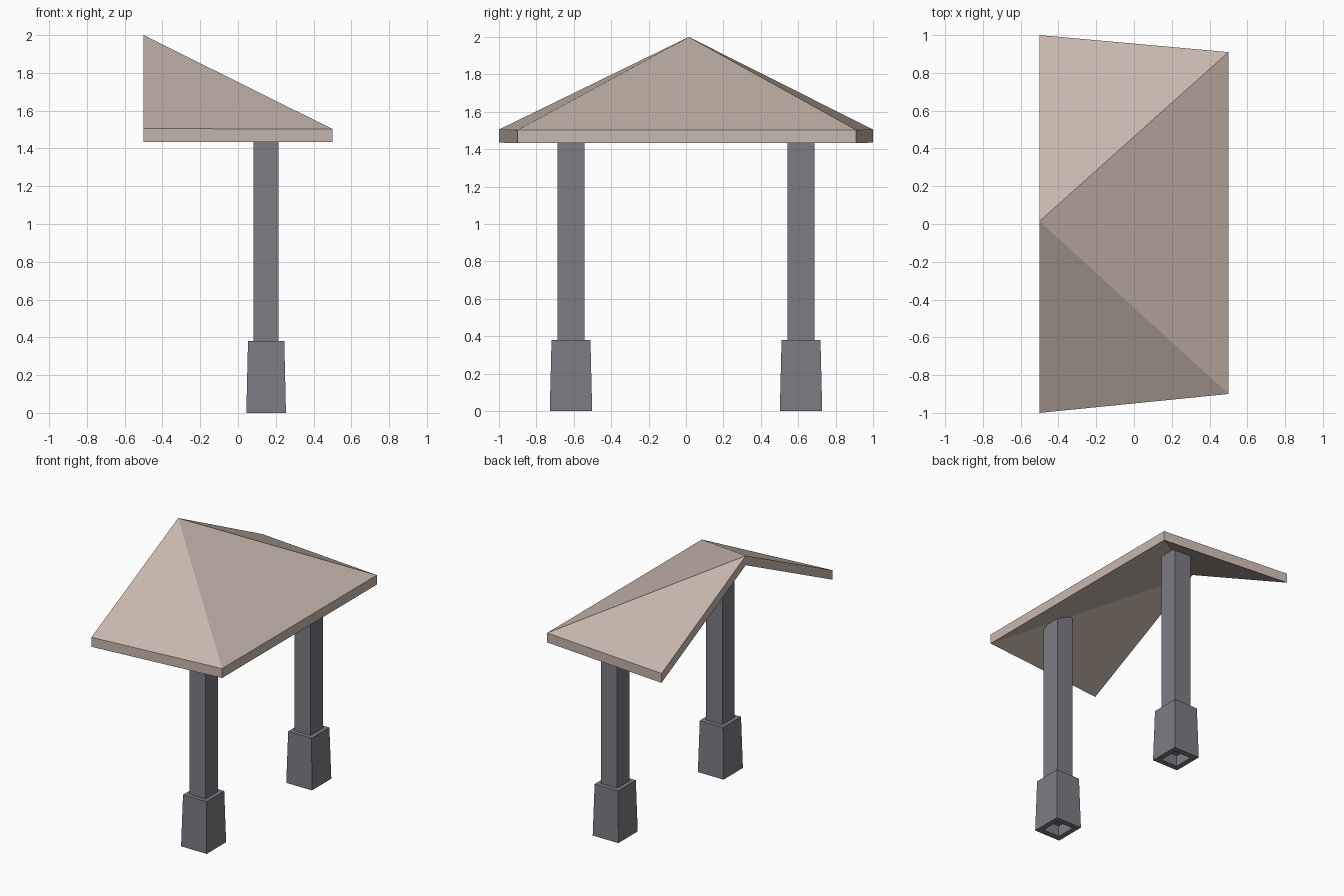
import bpy, bmesh
from mathutils import Vector

cube = bpy.data.objects.get("Cube")
if cube:
    bpy.data.objects.remove(cube, do_unlink=True)


def material(name, rgb):
    mat = bpy.data.materials.new(name)
    mat.use_nodes = True
    color = (*rgb, 1.0)
    mat.diffuse_color = color
    mat.node_tree.nodes["Principled BSDF"].inputs["Base Color"].default_value = color
    return mat


BEIGE = material("warm beige", (0.58, 0.48, 0.42))
GREY = material("slate grey", (0.20, 0.20, 0.23))


def finish(bm, name, mat):
    bmesh.ops.recalc_face_normals(bm, faces=bm.faces)
    mesh = bpy.data.meshes.new(name)
    bm.to_mesh(mesh)
    bm.free()
    mesh.materials.append(mat)
    obj = bpy.data.objects.new(name, mesh)
    bpy.context.collection.objects.link(obj)
    return obj


def ring(bm, center, size, z):
    """Rectangular loop of vertices; z may be a height or a function of x, y."""
    loop = []
    for sx, sy in ((-1, -1), (1, -1), (1, 1), (-1, 1)):
        x, y = center[0] + sx * size[0] / 2, center[1] + sy * size[1] / 2
        loop.append(bm.verts.new((x, y, z(x, y) if callable(z) else z)))
    return loop


def bridge(bm, lower, upper):
    for i in range(4):
        j = (i + 1) % 4
        bm.faces.new((lower[i], lower[j], upper[j], upper[i]))


# Roof: three sloping planes of constant thickness, open at the back
THICK = 0.07
apex = Vector((-0.5, 0.015, 2.0))
eaves = [Vector(p) for p in ((-0.5, -1, 1.505), (0.5, -0.9, 1.503),
                             (0.5, 0.91, 1.503), (-0.5, 1, 1.505))]
bm = bmesh.new()
drop = Vector((0, 0, THICK))
top = [bm.verts.new(p) for p in [apex] + eaves]
low = [bm.verts.new(p - drop) for p in [apex] + eaves]
for i in range(1, 4):
    bm.faces.new((top[0], top[i], top[i + 1]))
    bm.faces.new((low[0], low[i + 1], low[i]))
for i in range(5):
    j = (i + 1) % 5
    bm.faces.new((top[i], low[i], low[j], top[j]))
finish(bm, "roof", BEIGE)


def inside_roof(x, y):
    """Height just above the underside of the roof."""
    run = x - apex.x
    return apex.z - max(0.5 * run, 0.495 * abs(y) + 0.055 * run) - THICK + 0.02


# Posts, each in a tapered footing with a hollow underside
POST = (0.133, 0.144)
for side, y in (("right", -0.615), ("left", 0.615)):
    center = (0.149, y)

    bm = bmesh.new()
    foot, head = ring(bm, center, POST, 0.08), ring(bm, center, POST, inside_roof)
    bridge(bm, foot, head)
    bm.faces.new(foot)
    bmesh.ops.triangulate(bm, faces=[bm.faces.new(head)])
    finish(bm, f"post_{side}", GREY)

    bm = bmesh.new()
    loops = [ring(bm, center, size, z) for size, z in (
        (POST, 0.08), (POST, 0), ((0.21, 0.227), 0), ((0.192, 0.208), 0.38), (POST, 0.38))]
    for lower, upper in zip(loops, loops[1:]):
        bridge(bm, lower, upper)
    finish(bm, f"footing_{side}", GREY)
